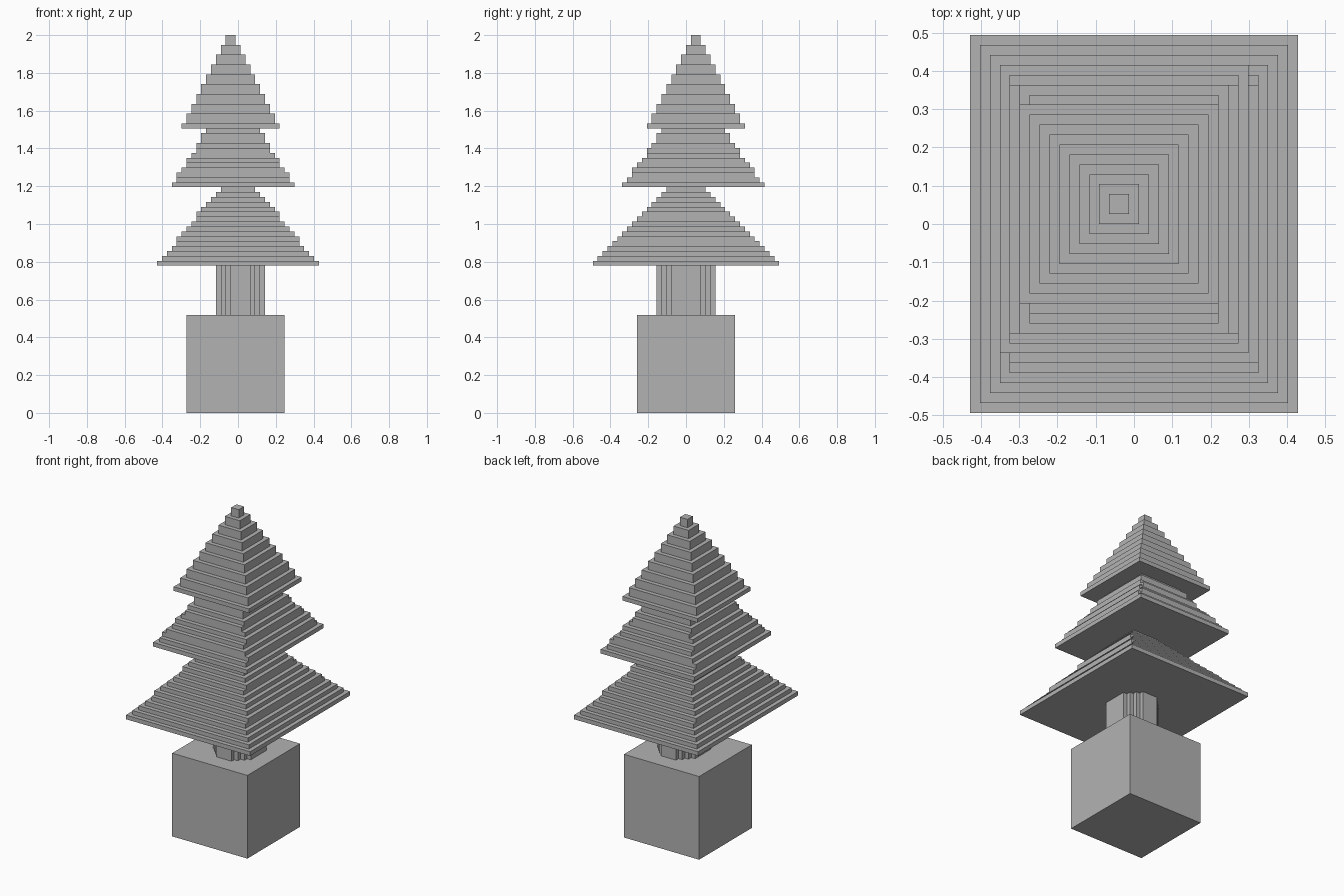
import bpy
import bmesh

UNIT = 2 / 77          # edge of one cell
MID_X, MID_Y = 16.5, 19

cube = bpy.data.objects.get("Cube")
if cube:
    bpy.data.objects.remove(cube, do_unlink=True)

grey = bpy.data.materials.new("plain grey")
grey.use_nodes = True
colour = (0.45, 0.45, 0.45, 1)
grey.diffuse_color = colour
grey.node_tree.nodes["Principled BSDF"].inputs["Base Color"].default_value = colour


def add_object(name, bm):
    bmesh.ops.recalc_face_normals(bm, faces=bm.faces)
    mesh = bpy.data.meshes.new(name)
    bm.to_mesh(mesh)
    bm.free()
    mesh.materials.append(grey)
    obj = bpy.data.objects.new(name, mesh)
    bpy.context.collection.objects.link(obj)
    return obj


def ring(bm, points, z):
    return [bm.verts.new(((x - MID_X) * UNIT, (y - MID_Y) * UNIT, z * UNIT))
            for x, y in points]


def loft(name, rings):
    """Join (outline, height) rings into one closed stepped shell."""
    bm = bmesh.new()
    loops = [ring(bm, points, z) for points, z in rings]
    bm.faces.new(loops[0][::-1])
    bm.faces.new(loops[-1])
    for low, high in zip(loops, loops[1:]):
        n = len(low)
        for i in range(n):
            j = (i + 1) % n
            face = bm.faces.new((low[i], low[j], high[j], high[i]))
            if face.calc_area() < 1e-8:     # flush side, no ledge here
                bm.faces.remove(face)
    return add_object(name, bm)


def terrace(name, size, z, insets, step):
    """Stack rectangular layers; each inset pair shrinks the base rectangle."""
    x0, x1, y0, y1 = size
    rings = []
    for n, (ix, iy) in enumerate(insets):
        a, b, c, d = x0 + ix, x1 - ix, y0 + iy, y1 - iy
        points = [(a, c), (b, c), (b, d), (a, d)]
        top = z + (step if n else 1)        # lowest layer is always one cell
        rings += [(points, z), (points, top)]
        z = top
    return loft(name, rings)


# Square planter block
block = [(6, 9), (26, 9), (26, 29), (6, 29)]
loft("planter_block", [(block, 0), (block, 20)])

# Trunk with stepped round corners
corner = [(5, 3), (4, 3), (4, 4), (3, 4), (3, 5), (2, 5), (2, 6)]
half = corner + [(-x, y) for x, y in reversed(corner)]
trunk = [(17 + x, MID_Y + y) for x, y in half + [(-x, -y) for x, y in half]]
loft("trunk", [(trunk, 20), (trunk, 30)])

# Lower branches: two layers keep the width of the one below
lower = [(n - (n > 4) - (n > 9), n) for n in range(16)]
terrace("lower_branches", (0, 33, 0, 38), 30, lower, 1)

# Middle branches
middle_x = [0, 1, 1, 2, 3, 3, 4, 5, 5, 6, 6, 7]
middle_y = [0, 1, 2, 2, 3, 4, 5, 5, 6, 7, 7, 8]
terrace("middle_branches", (3, 28, 6, 35), 46, list(zip(middle_x, middle_y)), 1)

# Upper branches: square layers two cells tall
terrace("upper_branches", (5, 25, 11, 31), 58, [(n, n) for n in range(10)], 2)
